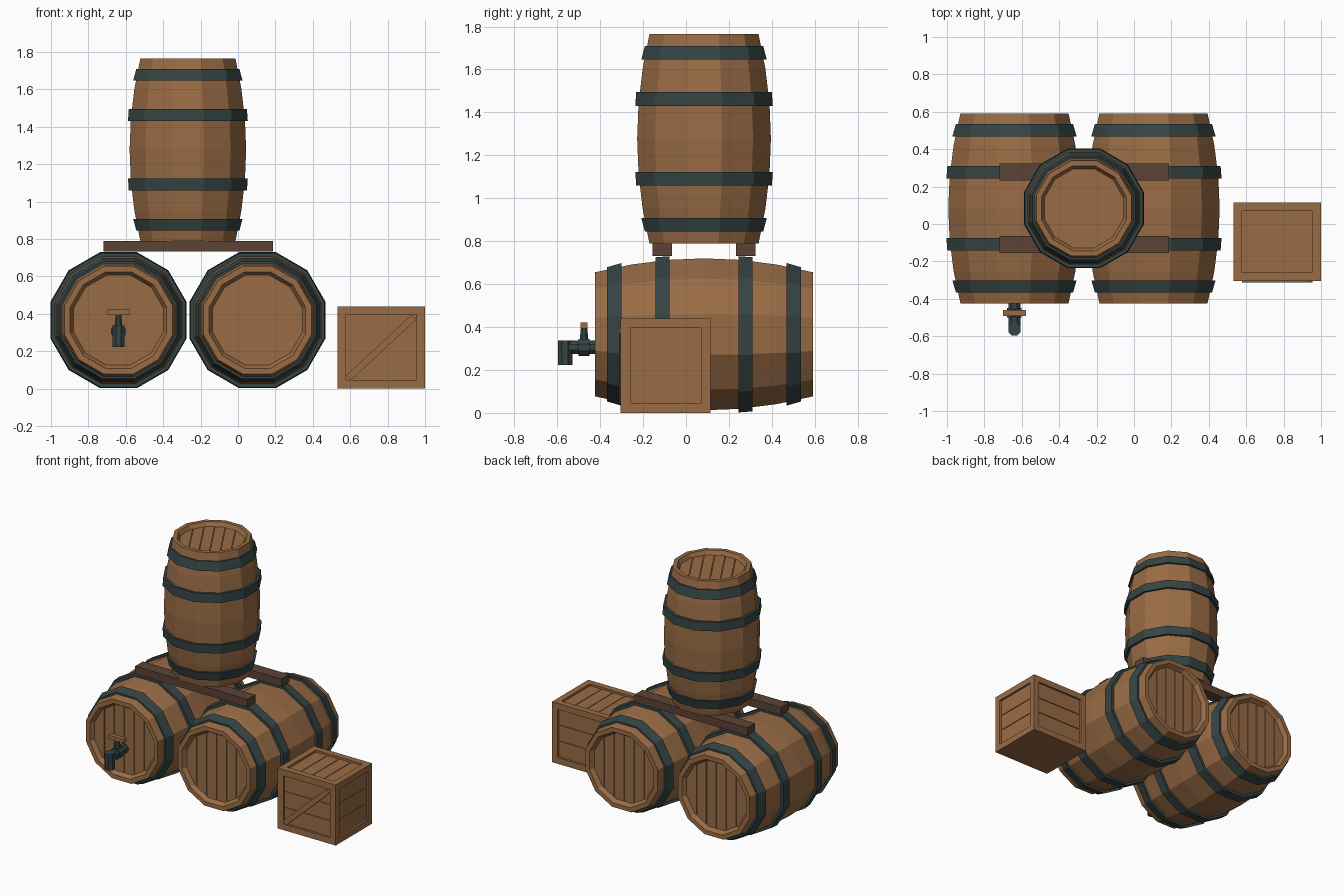
import bpy, bmesh, math
from mathutils import Matrix, Vector

if "Cube" in bpy.data.objects:
    bpy.data.objects.remove(bpy.data.objects["Cube"])


def material(name, rgb):
    m = bpy.data.materials.new(name)
    m.diffuse_color = (*rgb, 1)
    m.use_nodes = True
    m.node_tree.nodes["Principled BSDF"].inputs["Base Color"].default_value = m.diffuse_color
    return m


WOOD = material("oak wood", (0.32, 0.15, 0.06))
IRON = material("dark iron", (0.036, 0.058, 0.058))
DARK = material("dark timber", (0.105, 0.055, 0.036))

SIDES = 12
HALF = 0.508


def finish(bm, name, mat, matrix=Matrix(), fix=True):
    if fix:
        bmesh.ops.recalc_face_normals(bm, faces=bm.faces)
    bm.transform(matrix)
    me = bpy.data.meshes.new(name)
    bm.to_mesh(me)
    bm.free()
    me.materials.append(mat)
    ob = bpy.data.objects.new(name, me)
    bpy.context.collection.objects.link(ob)
    return ob


def lathe(bm, profile, closed=False):
    """Sweep (apothem, z) points round z as a twelve-sided shell."""
    rings = []
    for a, z in profile:
        r = a / math.cos(math.pi / SIDES)
        ang = [2 * math.pi * (i + 0.5) / SIDES for i in range(SIDES)]
        rings.append([bm.verts.new((r * math.cos(t), r * math.sin(t), z)) for t in ang])
    pairs = list(zip(rings, rings[1:]))
    if closed:
        pairs.append((rings[-1], rings[0]))
    for p, q in pairs:
        for i in range(SIDES):
            j = (i + 1) % SIDES
            bm.faces.new((p[i], p[j], q[j], q[i]))
    return rings


def groove(bm, cuts, axis, normal, gap=0.005, depth=0.006):
    """Split a flat panel into boards with narrow sunken gaps."""
    for c in cuts:
        for s in (-gap / 2, gap / 2):
            bmesh.ops.bisect_plane(bm, geom=bm.verts[:] + bm.edges[:] + bm.faces[:],
                                   plane_co=axis * (c + s), plane_no=axis)
    thin = [f for f in bm.faces
            if any(abs(f.calc_center_median().dot(axis) - c) < gap / 2 for c in cuts)]
    out = bmesh.ops.extrude_face_region(bm, geom=thin)
    bmesh.ops.delete(bm, geom=thin, context='FACES_ONLY')
    moved = [v for v in out['geom'] if isinstance(v, bmesh.types.BMVert)]
    bmesh.ops.translate(bm, verts=moved, vec=-normal * depth)


def barrel(name, matrix):
    # Staves with end rims and a recessed ledge for each lid
    zs = [HALF * k / 3 for k in range(-3, 4)]
    side = [(0.354 - 0.065 * (z / HALF) ** 2, z) for z in zs]
    rim = [(0.258, HALF), (0.24, HALF - 0.03)]
    bm = bmesh.new()
    lathe(bm, [(a, -z) for a, z in reversed(rim)] + side + rim)
    finish(bm, name + "_staves", WOOD, matrix, fix=False)

    # Lids made of six boards
    for label, flip in (("top", 0), ("bottom", math.pi)):
        bm = bmesh.new()
        ring = lathe(bm, [(0.24, HALF - 0.03)])[0]
        bm.faces.new(ring)
        groove(bm, [0.08 * k for k in range(-2, 3)], Vector((1, 0, 0)), Vector((0, 0, 1)))
        finish(bm, name + "_lid_" + label, WOOD, matrix @ Matrix.Rotation(flip, 4, 'Y'), fix=False)

    # Four hoops, tapering towards the ends
    bm = bmesh.new()
    for s in (-1, 1):
        for z, inner, outer in ((0.418, 0.332, 0.313), (0.193, 0.364, 0.359)):
            lathe(bm, [(inner, s * (z - 0.033)), (outer, s * (z + 0.033)),
                       (outer - 0.03, s * (z + 0.033)), (inner - 0.03, s * (z - 0.033))], True)
    finish(bm, name + "_hoops", IRON, matrix)


def box(name, lo, hi, mat):
    lo, hi = Vector(lo), Vector(hi)
    bm = bmesh.new()
    bmesh.ops.create_cube(bm, size=1)
    return finish(bm, name, mat, Matrix.Translation((lo + hi) / 2) @ Matrix.Diagonal((*(hi - lo), 1)))


def rod(name, a, b, r1, r2, mat, sides=8):
    a, b = Vector(a), Vector(b)
    bm = bmesh.new()
    bmesh.ops.create_cone(bm, cap_ends=True, segments=sides, radius1=r1, radius2=r2,
                          depth=(b - a).length)
    rot = Vector((0, 0, 1)).rotation_difference(b - a).to_matrix().to_4x4()
    spin = Matrix.Rotation(math.pi / sides, 4, 'Z')
    return finish(bm, name, mat, Matrix.Translation((a + b) / 2) @ rot @ spin)


# Two lying barrels and one standing on top
lay = Matrix.Rotation(math.pi / 2, 4, 'X')
for side, x in (("left", -0.639), ("right", 0.104)):
    barrel(side + "_barrel", Matrix.Translation((x, 0.084, 0.366)) @ lay)
barrel("standing_barrel", Matrix.Translation((-0.268, 0.084, 1.277))
       @ Matrix.Rotation(math.pi / 6, 4, 'Z') @ Matrix.Diagonal((0.88, 0.88, 0.96, 1)))

# Support beams
for label, y in (("front", -0.11), ("back", 0.278)):
    box(label + "_beam", (-0.72, y - 0.045, 0.732), (0.187, y + 0.045, 0.789), DARK)

# Tap with wooden handle
TX = -0.639
rod("tap_pipe", (TX, -0.38, 0.305), (TX, -0.58, 0.305), 0.034, 0.034, IRON)
rod("tap_spout", (TX, -0.563, 0.338), (TX, -0.563, 0.222), 0.036, 0.036, IRON)
rod("tap_collar", (TX, -0.45, 0.305), (TX, -0.50, 0.305), 0.042, 0.042, IRON)
rod("tap_stem", (TX, -0.475, 0.32), (TX, -0.475, 0.397), 0.024, 0.016, IRON)
box("tap_handle", (TX - 0.061, -0.491, 0.394), (TX + 0.061, -0.459, 0.422), WOOD)

# Crate: each face is a frame round a sunken boarded panel
LO, HI = Vector((0.533, -0.304, 0)), Vector((1.0, 0.114, 0.44))
MID, SIZE = (LO + HI) / 2, HI - LO
B, SINK = 0.045, 0.015


def crate_side(name, u, v, n, boards):
    """Frame and panel; boards are stacked along v."""
    hu, hv, hn = (sum(abs(d[i]) * SIZE[i] for i in range(3)) / 2 for d in (u, v, n))
    place = Matrix((u, v, n)).transposed().to_4x4()
    place.translation = MID
    corners = ((-1, -1), (1, -1), (1, 1), (-1, 1))
    bm = bmesh.new()
    rings = [[bm.verts.new((cx * (hu - d), cy * (hv - d), z)) for cx, cy in corners]
             for d, z in ((0, hn), (B, hn), (B, hn - SINK))]
    for p, q in zip(rings, rings[1:]):
        for i in range(4):
            j = (i + 1) % 4
            bm.faces.new((p[i], p[j], q[j], q[i]))
    finish(bm, name + "_frame", WOOD, place, fix=False)
    bm = bmesh.new()
    bm.faces.new([bm.verts.new((cx * (hu - B), cy * (hv - B), hn - SINK)) for cx, cy in corners])
    step = 2 * (hv - B) / boards
    groove(bm, [-(hv - B) + step * k for k in range(1, boards)],
           Vector((0, 1, 0)), Vector((0, 0, 1)))
    finish(bm, name + "_boards", WOOD, place, fix=False)


X, Y, Z = Vector((1, 0, 0)), Vector((0, 1, 0)), Vector((0, 0, 1))
crate_side("crate_front", X, Z, -Y, 3)
crate_side("crate_back", -X, Z, Y, 3)
crate_side("crate_right", Y, Z, X, 3)
crate_side("crate_left", -Y, Z, -X, 3)
crate_side("crate_top", Y, -X, Z, 4)
bm = bmesh.new()
bm.faces.new([bm.verts.new((x, y, 0)) for x, y in
              ((LO.x, LO.y), (LO.x, HI.y), (HI.x, HI.y), (HI.x, LO.y))])
finish(bm, "crate_base", WOOD, fix=False)

# Diagonal brace on the crate front
dx, dz = SIZE.x - 2 * B, SIZE.z - 2 * B
brace = bmesh.new()
bmesh.ops.create_cube(brace, size=1)
finish(brace, "crate_brace", WOOD, Matrix.Translation((MID.x, LO.y + 0.003, MID.z))
       @ Matrix.Rotation(-math.atan2(dz, dx), 4, 'Y')
       @ Matrix.Diagonal((math.hypot(dx, dz) - 0.035, 0.024, 0.036, 1)))
